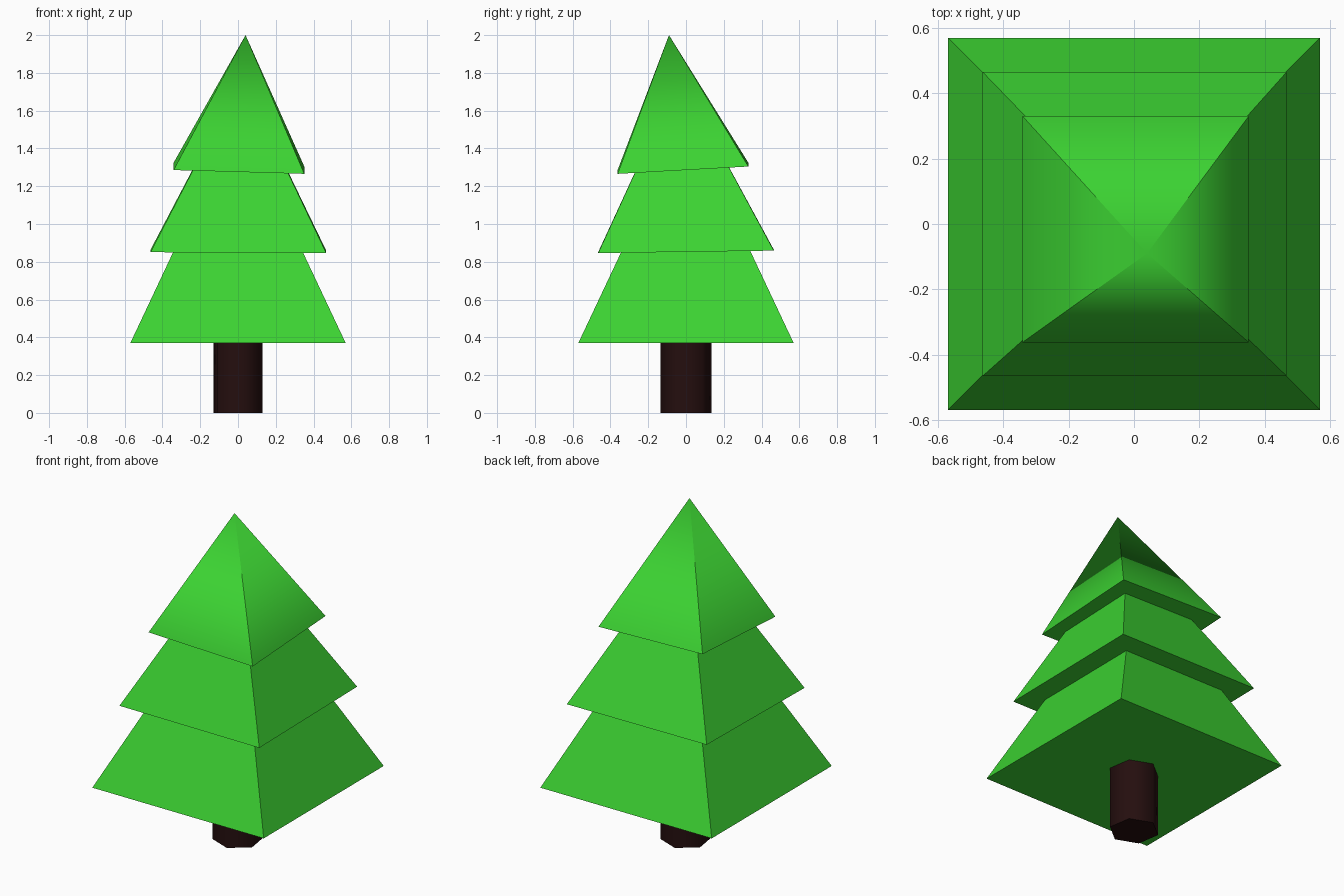
import bpy
import bmesh
from math import radians
from mathutils import Matrix, Vector

cube = bpy.data.objects.get("Cube")
if cube:
    bpy.data.objects.remove(cube, do_unlink=True)


def make_material(name, colour):
    mat = bpy.data.materials.new(name)
    mat.use_nodes = True
    rgba = (*colour, 1.0)
    mat.diffuse_color = rgba
    bsdf = next(n for n in mat.node_tree.nodes if n.type == "BSDF_PRINCIPLED")
    bsdf.inputs["Base Color"].default_value = rgba
    return mat


def make_object(name, bm, mat):
    bmesh.ops.recalc_face_normals(bm, faces=bm.faces)
    mesh = bpy.data.meshes.new(name)
    bm.to_mesh(mesh)
    bm.free()
    mesh.materials.append(mat)
    obj = bpy.data.objects.new(name, mesh)
    bpy.context.collection.objects.link(obj)
    return obj


def make_tier(name, centre, half, tilt, apex, mat):
    """Closed square pyramid with a leaning tip and a slightly tilted base."""
    bm = bmesh.new()
    cx, cy, cz = centre
    base = []
    for sx, sy in ((-1, -1), (1, -1), (1, 1), (-1, 1)):
        dx, dy = sx * half, sy * half
        z = cz + tilt[0] * dx + tilt[1] * dy
        base.append(bm.verts.new((cx + dx, cy + dy, z)))
    tip = bm.verts.new(apex)
    bm.faces.new(base)
    for i in range(4):
        bm.faces.new((base[i], base[(i + 1) % 4], tip))
    return make_object(name, bm, mat)


def soften_tip(obj, apex):
    """Blend shading at the tip while the lower corners stay crisp."""
    mesh = obj.data
    mesh.shade_smooth()
    tip = max(mesh.vertices, key=lambda v: v.co.z).index
    sides = [p.normal.copy() for p in mesh.polygons if tip in p.vertices]
    axis = sum(sides, Vector()).normalized()
    normals = [Vector()] * len(mesh.loops)
    for p in mesh.polygons:
        for li in p.loop_indices:
            at_tip = mesh.loops[li].vertex_index == tip
            normals[li] = axis if at_tip else p.normal.copy()
    mesh.normals_split_custom_set(normals)


green = make_material("leaf green", (0.045, 0.65, 0.032))
bark = make_material("dark bark", (0.018, 0.0045, 0.0045))

# Foliage tiers, leaning more towards the top
make_tier("lower_foliage", (0, 0, 0.37), 0.57, (0, 0),
          (0, 0, 1.58), green)
make_tier("middle_foliage", (0.002, 0, 0.855), 0.465, (-0.005, 0.014),
          (0.02, -0.035, 1.785), green)
top_apex = (0.04, -0.09, 2.0)
top = make_tier("top_foliage", (0.005, -0.016, 1.295), 0.346, (-0.029, 0.056),
                top_apex, green)
soften_tip(top, top_apex)

# Six-sided trunk, reaching a little into the lowest tier
bm = bmesh.new()
bmesh.ops.create_cone(bm, cap_ends=True, segments=6, radius1=0.138,
                      radius2=0.138, depth=0.42,
                      matrix=Matrix.Translation((0, 0, 0.21)) @ Matrix.Rotation(radians(39), 4, "Z"))
# Turn so that one corner sits at -21 degrees
first = bm.verts[:][0].co
angle = Vector((1, 0)).angle_signed(Vector((first.x, first.y)))
bmesh.ops.rotate(bm, verts=bm.verts, cent=(0, 0, 0),
                 matrix=Matrix.Rotation(angle + radians(-21), 3, "Z"))
trunk = make_object("trunk", bm, bark)
bpy.ops.object.select_all(action="DESELECT")
trunk.select_set(True)
bpy.context.view_layer.objects.active = trunk
bpy.ops.object.shade_smooth_by_angle(angle=radians(65))
